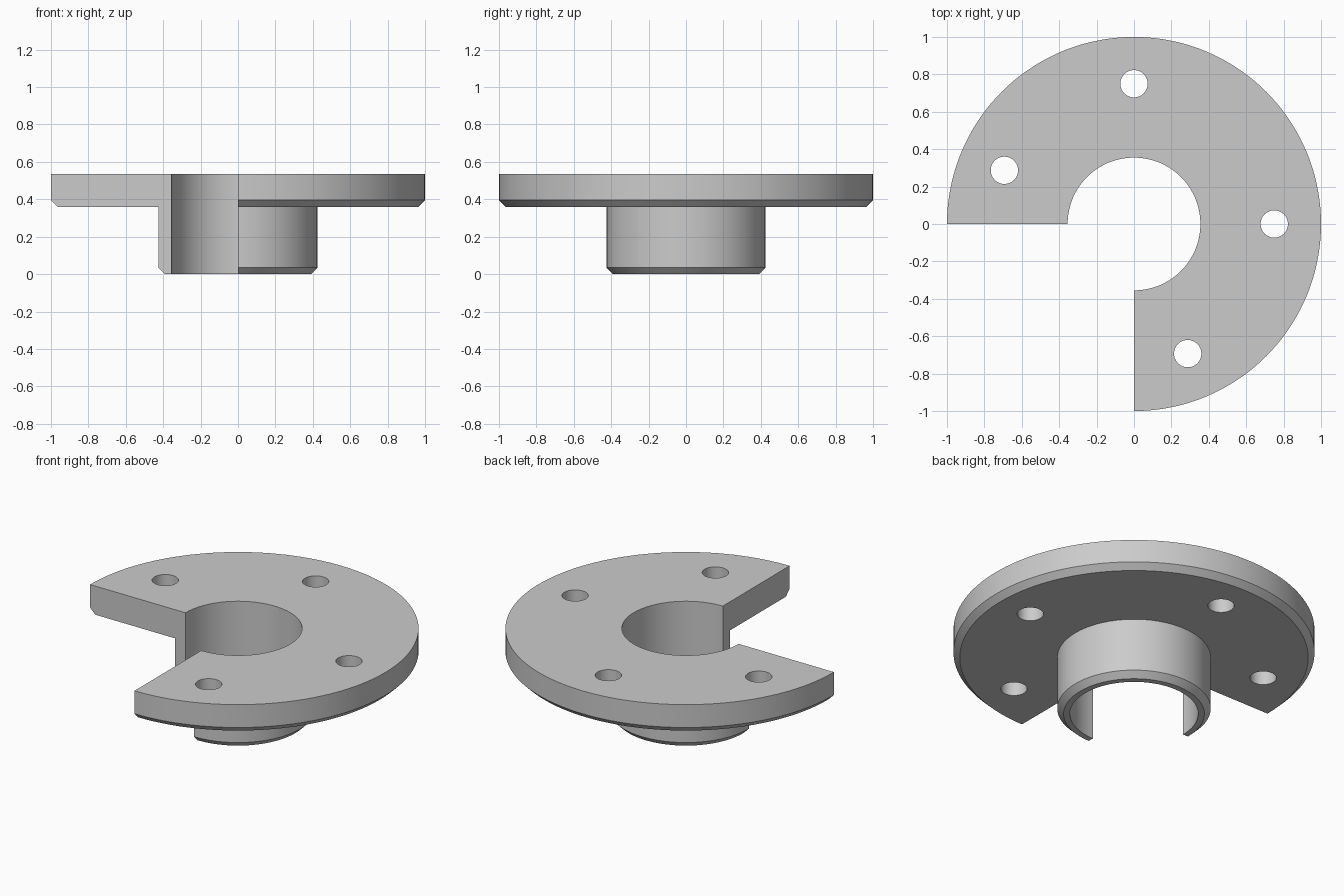
import bpy, bmesh
from math import radians, cos, sin
from mathutils import Vector

if "Cube" in bpy.data.objects:
    bpy.data.objects.remove(bpy.data.objects["Cube"])

HEIGHT = 0.535
BORE, HUB, RIM = 0.355, 0.425, 1.0
FLANGE_Z, CHAMFER = 0.36, 0.035
HOLE_RADIUS, HOLE_CIRCLE = 0.073, 0.75
HOLE_ANGLES = (-67.5, 0, 90, 157.5)

steel = bpy.data.materials.new("grey steel")
steel.use_nodes = True
grey = (0.6, 0.6, 0.6, 1)
steel.diffuse_color = grey
steel.node_tree.nodes["Principled BSDF"].inputs["Base Color"].default_value = grey


def make_object(name, bm):
    mesh = bpy.data.meshes.new(name)
    bm.to_mesh(mesh)
    bm.free()
    obj = bpy.data.objects.new(name, mesh)
    bpy.context.collection.objects.link(obj)
    mesh.materials.append(steel)
    return obj


# Flanged hub: section outline swept through three quarters of a turn
section = [(BORE, 0), (HUB - CHAMFER, 0), (HUB, CHAMFER), (HUB, FLANGE_Z),
           (RIM - CHAMFER, FLANGE_Z), (RIM, FLANGE_Z + CHAMFER),
           (RIM, HEIGHT), (BORE, HEIGHT)]
bm = bmesh.new()
outline = [bm.verts.new((0, -r, z)) for r, z in section]
edges = [bm.edges.new((outline[i - 1], v)) for i, v in enumerate(outline)]
bmesh.ops.spin(bm, geom=outline + edges, cent=(0, 0, 0), axis=(0, 0, 1),
               angle=radians(270), steps=108)
# Close the two ends and merge the flat areas
bmesh.ops.holes_fill(bm, edges=[e for e in bm.edges if e.is_boundary], sides=0)
bmesh.ops.recalc_face_normals(bm, faces=bm.faces[:])
bmesh.ops.dissolve_limit(bm, angle_limit=radians(0.5),
                         verts=bm.verts[:], edges=bm.edges[:])
flange = make_object("flanged_hub", bm)

# Bolt hole cutters
bm = bmesh.new()
for a in HOLE_ANGLES:
    new = bmesh.ops.create_cone(bm, cap_ends=True, segments=48, depth=1,
                                radius1=HOLE_RADIUS, radius2=HOLE_RADIUS)
    offset = Vector((cos(radians(a)), sin(radians(a)), 0)) * HOLE_CIRCLE
    bmesh.ops.translate(bm, verts=new["verts"], vec=offset + Vector((0, 0, FLANGE_Z)))
cutter = make_object("bolt_hole_cutter", bm)

cut = flange.modifiers.new("bolt holes", 'BOOLEAN')
cut.operation = 'DIFFERENCE'
cut.solver = 'EXACT'
cut.object = cutter
bpy.ops.object.select_all(action='DESELECT')
flange.select_set(True)
bpy.context.view_layer.objects.active = flange
bpy.ops.object.modifier_apply(modifier=cut.name)
bpy.data.objects.remove(cutter)

# Round walls smooth, edges crisp
bpy.ops.object.shade_smooth_by_angle(angle=radians(30))
